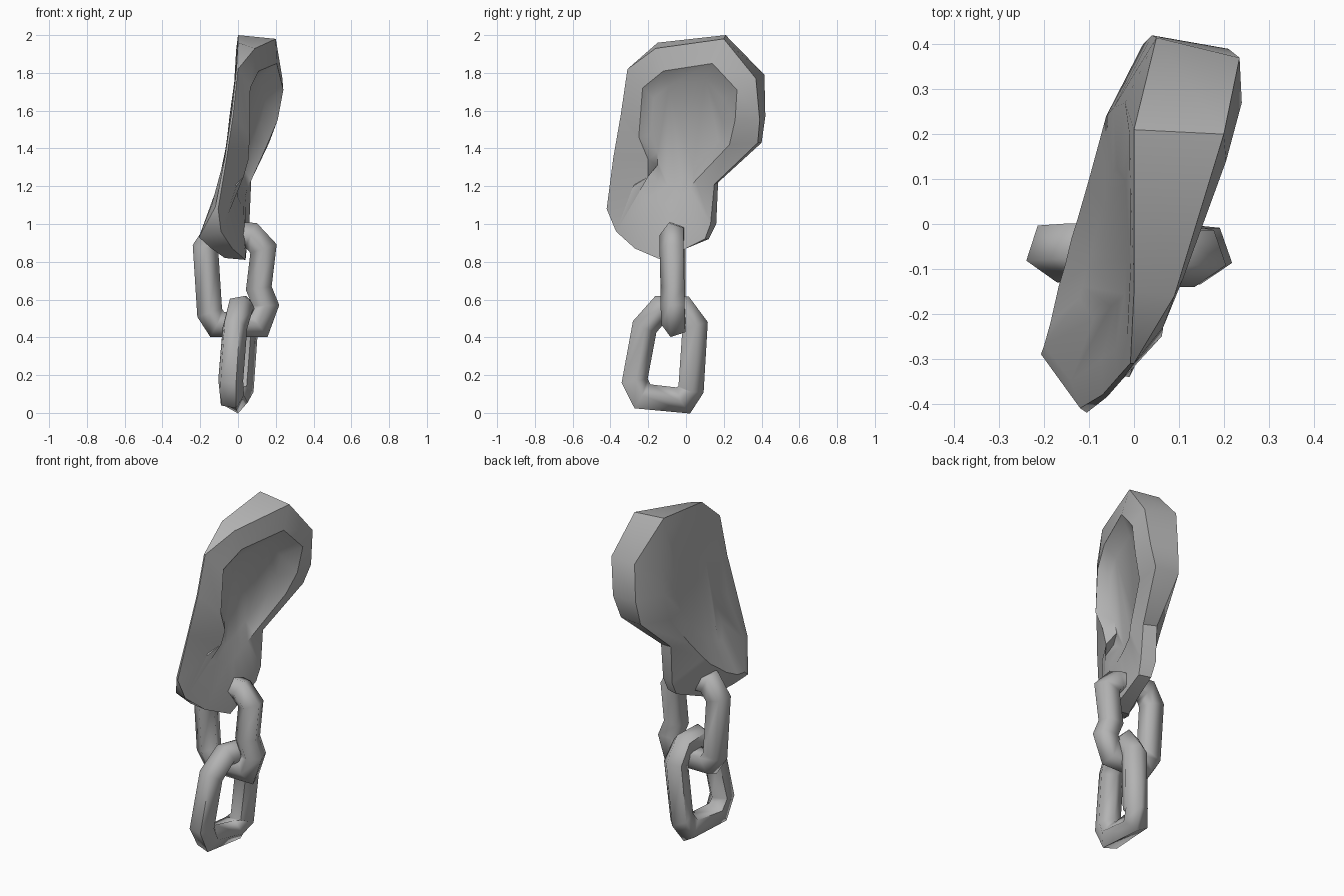
import bpy, bmesh, math
from mathutils import Vector

if "Cube" in bpy.data.objects:
    bpy.data.objects.remove(bpy.data.objects["Cube"])

grey = bpy.data.materials.new("plain grey")
grey.diffuse_color = (0.45, 0.45, 0.45, 1)
grey.use_nodes = True
grey.node_tree.nodes["Principled BSDF"].inputs["Base Color"].default_value = grey.diffuse_color


def finish(bm, name, angle):
    bmesh.ops.recalc_face_normals(bm, faces=bm.faces)
    mesh = bpy.data.meshes.new(name)
    bm.to_mesh(mesh)
    bm.free()
    mesh.materials.append(grey)
    ob = bpy.data.objects.new(name, mesh)
    bpy.context.collection.objects.link(ob)
    bpy.ops.object.select_all(action='DESELECT')
    ob.select_set(True)
    bpy.context.view_layer.objects.active = ob
    bpy.ops.object.shade_smooth_by_angle(angle=math.radians(angle))
    return ob


def skin(bm, loops, closed=False):
    """Bridge equally long closed loops of points with quads."""
    rings = [[bm.verts.new(p) for p in loop] for loop in loops]
    pairs = list(zip(rings, rings[1:]))
    if closed:
        pairs.append((rings[-1], rings[0]))
    for a, b in pairs:
        n = len(a)
        for i in range(n):
            j = (i + 1) % n
            bm.faces.new((a[i], a[j], b[j], b[i]))
    return rings


# Ear loops run from the upper front corner over the top, down the back,
# round the lobe and up the front edge.
rim = [(0, -.31, 1.82), (.09, -.16, 1.93), (.2, .2, 1.98), (.235, .37, 1.77),
       (.21, .39, 1.55), (.165, .38, 1.43), (.06, .15, 1.21), (.06, .13, 1.0),
       (.05, .10, .92), (.045, -.02, .86), (.04, -.13, .81), (-.03, -.27, .87),
       (-.09, -.37, .96), (-.105, -.42, 1.08), (-.06, -.385, 1.35), (-.025, -.345, 1.58)]
back_rim = [(-.008, -.31, 1.82), (0, -.15, 1.96), (0, .21, 2.0), (.05, .415, 1.79),
            (.04, .42, 1.57), (.02, .40, 1.43), (-.02, .17, 1.22), (-.02, .16, 1.0),
            (-.02, .12, .92), (-.04, 0, .87), (-.07, -.13, .82), (-.14, -.25, .87),
            (-.207, -.29, .93), (-.12, -.41, 1.09), (-.07, -.38, 1.35), (-.035, -.34, 1.58)]
back_bulge = [(-.015, -.25, 1.78), (-.008, -.1, 1.88), (-.01, .2, 1.92), (-.02, .27, 1.75),
              (-.045, .26, 1.57), (-.062, .24, 1.42), (-.1, .1, 1.23), (-.126, .01, 1.12),
              (-.14, -.035, 1.07), (-.153, -.09, 1.03), (-.168, -.14, .99), (-.186, -.22, .95),
              (-.2, -.27, .95), (-.14, -.35, 1.1), (-.072, -.3, 1.35), (-.042, -.28, 1.58)]
hollow_edge = [(.065, -.23, 1.72), (.11, -.12, 1.81), (.205, .14, 1.85), (.24, .27, 1.71),
               (.21, .26, 1.55), (.155, .23, 1.42), (.07, .05, 1.23), (.05, .02, 1.19),
               (.04, -.03, 1.15), (.03, -.08, 1.12), (.02, -.13, 1.1), (0, -.2, 1.14),
               (-.01, -.28, 1.2), (.03, -.2, 1.25), (.055, -.2, 1.34), (.062, -.25, 1.46)]
# The hollow's floor is its edge, shrunk and pushed inward
hollow_floor = [(x * .7 - .025, y * .75, 1.5 + (z - 1.5) * .75) for x, y, z in hollow_edge]
# Shallow valley in the middle of the back
valley = [Vector(p).lerp((-.028, -.04, 1.42), .45) for p in back_bulge]

bm = bmesh.new()
rings = skin(bm, [hollow_floor, hollow_edge, rim, back_rim, back_bulge, valley])
caps = [bm.faces.new(rings[0]), bm.faces.new(rings[-1])]
bmesh.ops.triangulate(bm, faces=caps, ngon_method='BEAUTY')
finish(bm, "ear", 42)


def chain_link(name, path, axis, radius=.07, sides=5):
    """Closed five-sided tube, with one edge turned towards axis."""
    pts = [Vector(p) for p in path]
    axis = Vector(axis)
    loops = []
    for i, p in enumerate(pts):
        d0 = (p - pts[i - 1]).normalized()
        d1 = (pts[(i + 1) % len(pts)] - p).normalized()
        tangent = (d0 + d1).normalized()
        miter = 1 / max(.75, tangent.dot(d1))
        side = tangent.cross(axis).normalized()
        up = side.cross(tangent).normalized()
        loops.append([p + radius * (math.cos(a) * up + math.sin(a) * miter * side)
                      for a in (2 * math.pi * k / sides for k in range(sides))])
    bm = bmesh.new()
    skin(bm, loops, closed=True)
    finish(bm, name, 73)


# Upper link passes through the lobe
chain_link("upper_link",
           [(-.12, -.055, .95), (.07, -.07, .94), (.135, -.07, .87), (.11, -.065, .66),
            (.147, -.065, .57), (.11, -.06, .468), (-.11, -.06, .468),
            (-.15, -.06, .53), (-.172, -.06, .87)], (0, -1, 0))
# Lower link hangs from it at a right angle
chain_link("lower_link",
           [(.01, -.13, .555), (-.02, -.22, .46), (-.042, -.275, .17), (-.038, -.23, .085),
            (-.015, -.01, .07), (.015, .025, .13), (.038, .045, .46), (.03, -.02, .55)],
           (1, .15, 0))
